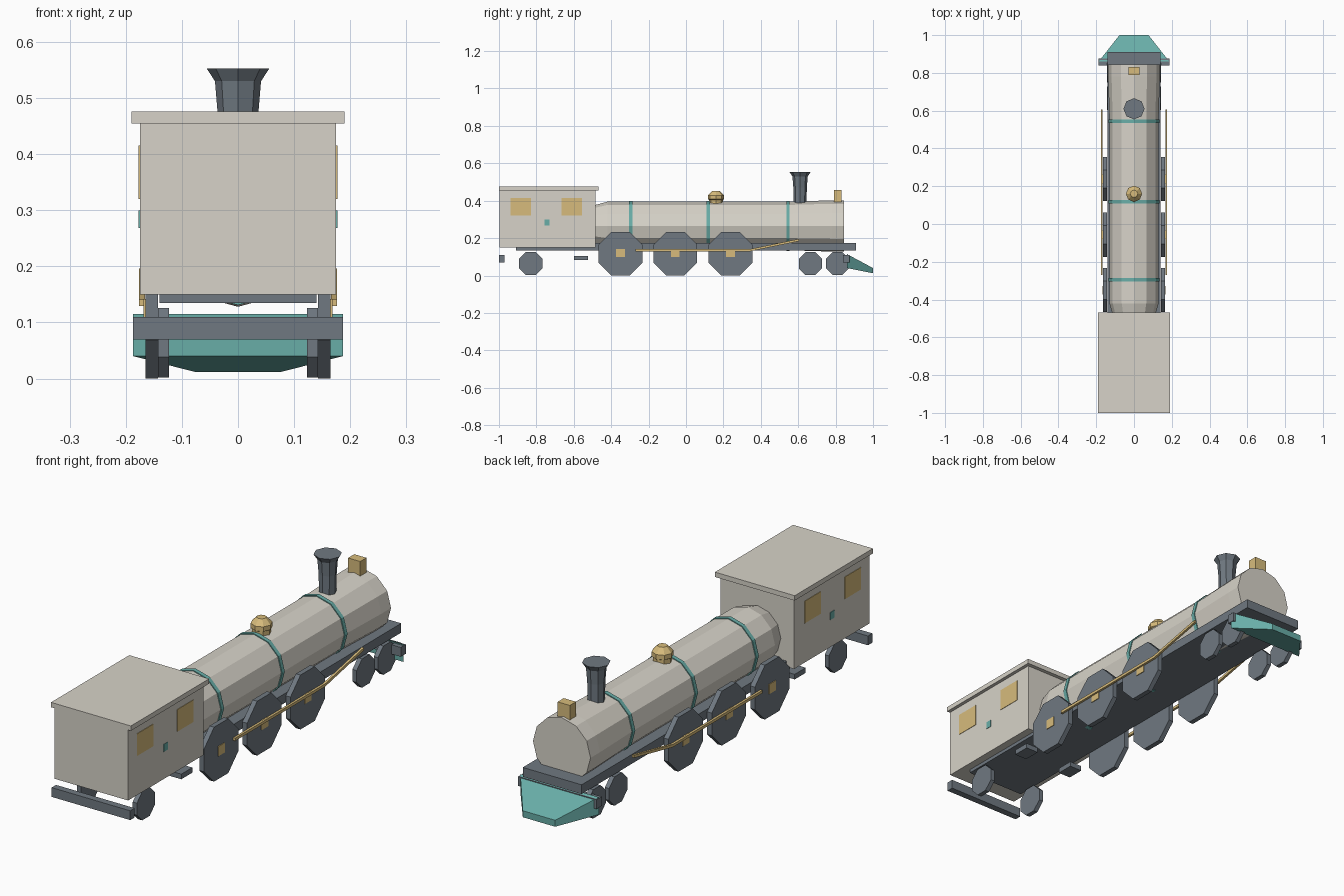
import bpy
import bmesh
from math import cos, sin, pi
from mathutils import Matrix, Vector

default = bpy.data.objects.get("Cube")
if default:
    bpy.data.objects.remove(default)


def material(name, rgb):
    m = bpy.data.materials.new(name)
    m.use_nodes = True
    colour = (*rgb, 1)
    m.diffuse_color = colour
    m.node_tree.nodes["Principled BSDF"].inputs["Base Color"].default_value = colour
    return m


CREAM = material("cream", (0.68, 0.65, 0.58))
GREY = material("slate grey", (0.16, 0.19, 0.22))
TEAL = material("teal", (0.14, 0.42, 0.39))
GOLD = material("gold", (0.68, 0.50, 0.20))

ALONG_X = Matrix.Rotation(pi / 2, 4, "Y")
ALONG_Y = Matrix.Rotation(-pi / 2, 4, "X")
ALONG_Z = Matrix.Identity(4)


def finish(name, bm, mat):
    bmesh.ops.recalc_face_normals(bm, faces=bm.faces[:])
    mesh = bpy.data.meshes.new(name)
    bm.to_mesh(mesh)
    bm.free()
    mesh.materials.append(mat)
    obj = bpy.data.objects.new(name, mesh)
    bpy.context.collection.objects.link(obj)
    return obj


def box(name, xs, ys, zs, mat):
    """Box given by its low and high limit on each axis."""
    bm = bmesh.new()
    bmesh.ops.create_cube(bm, size=1)
    for v in bm.verts:
        v.co = [lim[int(c > 0)] for lim, c in zip((xs, ys, zs), v.co)]
    return finish(name, bm, mat)


def lathe(name, profile, sides, centre, axis, mat, turn=0.0):
    """Closed faceted solid from (distance along axis, radius) pairs."""
    bm = bmesh.new()
    rings = []
    for d, r in profile:
        angles = [2 * pi * i / sides + turn for i in range(sides)]
        rings.append([bm.verts.new((r * cos(a), r * sin(a), d)) for a in angles])
    for low, high in zip(rings, rings[1:]):
        for i in range(sides):
            j = (i + 1) % sides
            bm.faces.new((low[i], low[j], high[j], high[i]))
    bm.faces.new(rings[0])
    bm.faces.new(rings[-1])
    bm.transform(Matrix.Translation(centre) @ axis)
    return finish(name, bm, mat)


def loft(name, sections, mat):
    """Solid through rectangles given as (y, half width, low z, high z)."""
    bm = bmesh.new()
    rings = []
    for y, w, lo, hi in sections:
        corners = ((-w, lo), (w, lo), (w, hi), (-w, hi))
        rings.append([bm.verts.new((x, y, z)) for x, z in corners])
    for a, b in zip(rings, rings[1:]):
        for i in range(4):
            j = (i + 1) % 4
            bm.faces.new((a[i], a[j], b[j], b[i]))
    bm.faces.new(rings[0])
    bm.faces.new(rings[-1])
    return finish(name, bm, mat)


def side_box(name, side, inner, outer, ys, zs, mat):
    xs = sorted((side * inner, side * outer))
    return box(name, xs, ys, zs, mat)


# Chassis, beams and plough
box("chassis_frame", (-0.14, 0.14), (-0.91, 0.91), (0.135, 0.175), GREY)
box("cab_end_beam", (-0.187, 0.187), (-1.0, -0.97), (0.07, 0.11), GREY)
box("boiler_end_beam", (-0.187, 0.187), (0.84, 0.875), (0.07, 0.11), GREY)
loft("plough", [(0.86, 0.187, 0.04, 0.115), (1.0, 0.077, 0.012, 0.04)], TEAL)

# Cab
box("cab", (-0.175, 0.175), (-0.997, -0.485), (0.15, 0.455), CREAM)
box("cab_roof", (-0.19, 0.19), (-1.0, -0.468), (0.455, 0.476), CREAM)

# Boiler with its bands
AXIS_Z = 0.265
lathe("boiler", [(-0.5, 0.108), (-0.42, 0.13), (0.55, 0.13), (0.78, 0.137), (0.845, 0.137)],
      12, (0, 0, AXIS_Z), ALONG_Y, CREAM)
for number, y in enumerate((-0.295, 0.118, 0.545), 1):
    lathe(f"boiler_band_{number}", [(-0.009, 0.134), (0.009, 0.134)],
          12, (0, y, AXIS_Z), ALONG_Y, TEAL)

# Fittings on top of the boiler
lathe("chimney", [(0.36, 0.034), (0.47, 0.036), (0.53, 0.041), (0.553, 0.056)],
      8, (0, 0.61, 0), ALONG_Z, GREY)
lathe("steam_dome", [(0.37, 0.038), (0.405, 0.038), (0.408, 0.043), (0.428, 0.043), (0.452, 0.02)],
      8, (0, 0.16, 0), ALONG_Z, GOLD)
box("lamp", (-0.029, 0.029), (0.79, 0.832), (0.385, 0.457), GOLD)


def wheel(name, side, inner, outer, y, apothem, z):
    half = (outer - inner) / 2
    radius = apothem / cos(pi / 8)
    return lathe(name, [(-half, radius), (half, radius)], 8,
                 (side * (inner + outer) / 2, y, z), ALONG_X, GREY, pi / 8)


for side, label in ((1, "left"), (-1, "right")):
    # Driving wheels with square hubs
    for number, y in enumerate((-0.35, -0.057, 0.238), 1):
        wheel(f"{label}_driving_wheel_{number}", side, 0.143, 0.165, y, 0.117, 0.117)
        side_box(f"{label}_hub_{number}", side, 0.16, 0.168,
                 (y - 0.023, y + 0.023), (0.1, 0.142), GOLD)

    # Small carrying wheels
    for number, y in enumerate((-0.83, 0.665, 0.81), 1):
        wheel(f"{label}_small_wheel_{number}", side, 0.123, 0.143, y, 0.062, 0.064)

    # Coupling and piston rod
    path = [Vector((-0.27, 0.135)), Vector((0.34, 0.135)), Vector((0.605, 0.19))]
    bm = bmesh.new()
    rings = []
    for p in path:
        ring = []
        for x, dz in ((0.166, -0.006), (0.176, -0.006), (0.176, 0.006), (0.166, 0.006)):
            ring.append(bm.verts.new((side * x, p.x, p.y + dz)))
        rings.append(ring)
    for a, b in zip(rings, rings[1:]):
        for i in range(4):
            j = (i + 1) % 4
            bm.faces.new((a[i], a[j], b[j], b[i]))
    bm.faces.new(rings[0])
    bm.faces.new(rings[-1])
    finish(f"{label}_connecting_rod", bm, GOLD)

    # Step under the cab
    side_box(f"{label}_step", side, 0.09, 0.15, (-0.6, -0.525), (0.083, 0.105), GREY)

    # Windows and small side panel
    for number, y in enumerate((-0.883, -0.61), 1):
        side_box(f"{label}_window_{number}", side, 0.172, 0.177,
                 (y - 0.055, y + 0.055), (0.32, 0.415), GOLD)
    side_box(f"{label}_panel", side, 0.172, 0.177, (-0.757, -0.73), (0.268, 0.3), TEAL)
